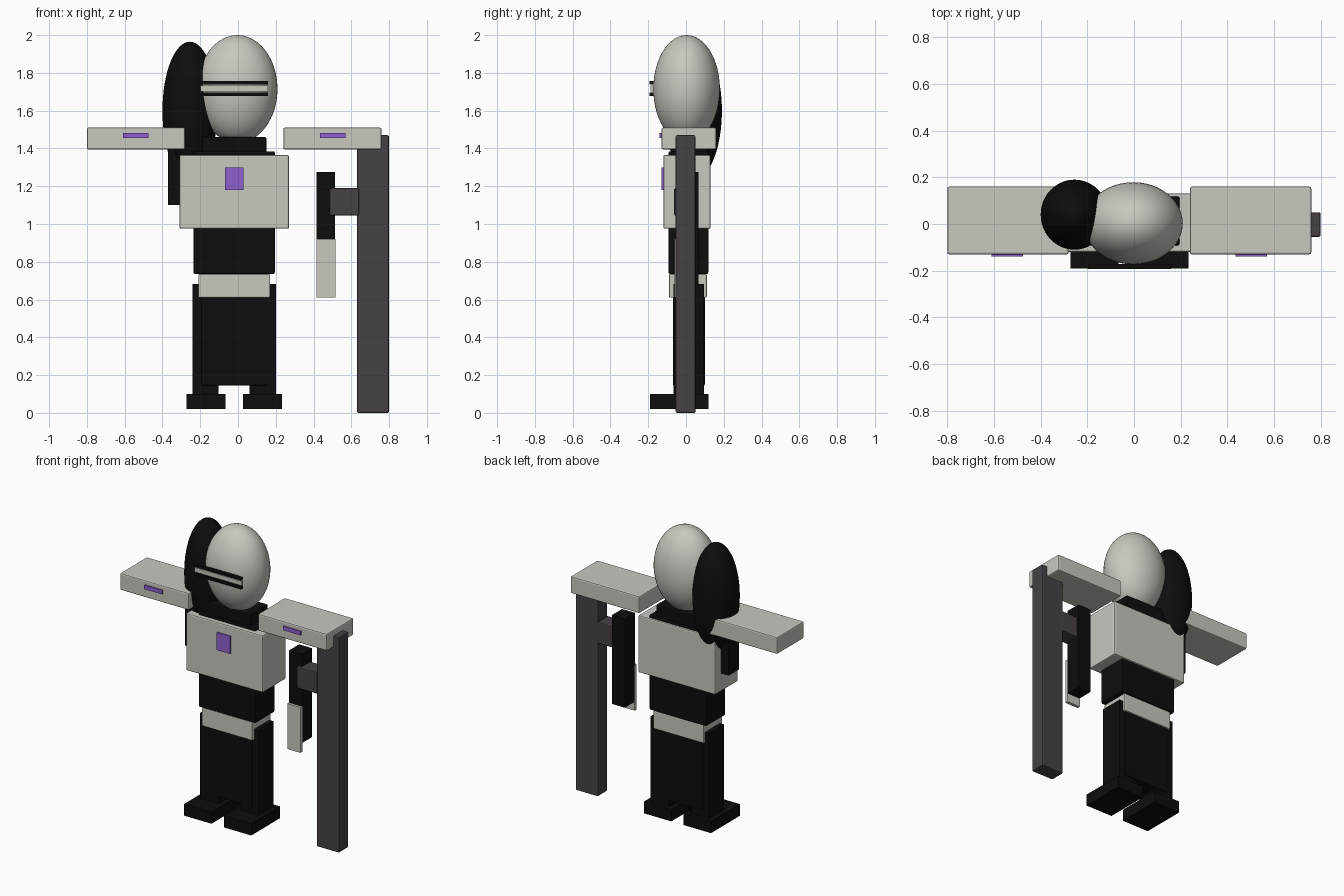
import bpy

if "Cube" in bpy.data.objects:
    bpy.data.objects.remove(bpy.data.objects["Cube"])


def material(name, rgb):
    m = bpy.data.materials.new(name)
    m.diffuse_color = (*rgb, 1)
    m.use_nodes = True
    m.node_tree.nodes["Principled BSDF"].inputs["Base Color"].default_value = m.diffuse_color
    return m


GREY = material("pale grey", (0.58, 0.57, 0.52))
BLACK = material("black", (0.004, 0.004, 0.004))
STAFF = material("charcoal", (0.062, 0.052, 0.062))
PURPLE = material("purple", (0.27, 0.115, 0.62))
CX = -0.02  # body symmetry line


def box(name, x, y, z, mat, bevel=0.0):
    """Box from (min, max) pairs on each axis."""
    bpy.ops.mesh.primitive_cube_add(
        size=1, location=[(a + b) / 2 for a, b in (x, y, z)])
    ob = bpy.context.object
    ob.name = name
    ob.scale = [b - a for a, b in (x, y, z)]
    bpy.ops.object.transform_apply(location=False, rotation=False, scale=True)
    ob.data.materials.append(mat)
    if bevel:
        mod = ob.modifiers.new("soft edges", 'BEVEL')
        mod.width = bevel
        mod.segments = 2
    return ob


def mid(half):
    return (CX - half, CX + half)


def side(s, a, b):
    return tuple(sorted((CX + s * a, CX + s * b)))


def egg(name, loc, radii, mat):
    bpy.ops.mesh.primitive_uv_sphere_add(
        segments=48, ring_count=32, radius=1, location=loc)
    ob = bpy.context.object
    ob.name = name
    ob.scale = radii
    bpy.ops.object.transform_apply(location=False, rotation=False, scale=True)
    bpy.ops.object.shade_smooth()
    ob.data.materials.append(mat)


# Head, hair and visor
egg("head", (-0.003, 0.003, 1.715), (0.212, 0.176, 0.285), GREY)
egg("hair", (-0.255, 0.04, 1.60), (0.145, 0.15, 0.365), BLACK)
for i, z in enumerate((1.678, 1.738)):
    box(f"visor_bar_{i}", mid(0.178), (-0.192, -0.172), (z, z + 0.018), BLACK)
box("visor_plate", mid(0.178), (-0.188, -0.172), (1.702, 1.732), GREY)

# Torso
box("collar", mid(0.17), (-0.08, 0.11), (1.37, 1.46), BLACK, 0.006)
box("body_core", mid(0.215), (-0.092, 0.118), (0.735, 1.385), BLACK, 0.008)
box("chest_armour", mid(0.29), (-0.12, 0.13), (0.975, 1.365), GREY, 0.008)
box("chest_emblem", mid(0.05), (-0.129, -0.12), (1.18, 1.30), PURPLE)
box("belt", mid(0.19), (-0.09, 0.11), (0.61, 0.735), GREY, 0.006)
box("robe", mid(0.175), (-0.07, 0.10), (0.145, 0.66), BLACK, 0.006)

# Paired shoulders, legs and feet
for s, n in ((-1, "left"), (1, "right")):
    box(f"{n}_shoulder", side(s, 0.26, 0.78), (-0.13, 0.16), (1.395, 1.51), GREY, 0.008)
    box(f"{n}_shoulder_mark", side(s, 0.455, 0.59), (-0.139, -0.13), (1.455, 1.482), PURPLE)
    box(f"{n}_leg", side(s, 0.082, 0.22), (-0.065, 0.095), (0.09, 0.682), BLACK)
    box(f"{n}_foot", side(s, 0.047, 0.253), (-0.19, 0.12), (0.02, 0.10), BLACK)

# Arms
box("left_arm", (-0.37, -0.27), (-0.045, 0.068), (1.10, 1.42), BLACK)
box("right_arm", (0.416, 0.514), (-0.045, 0.065), (0.67, 1.275), BLACK)
box("right_arm_plate", (0.415, 0.515), (-0.062, -0.04), (0.61, 0.92), GREY)

# Long staff with its grip
box("staff_grip", (0.485, 0.64), (-0.063, 0.05), (1.045, 1.19), STAFF, 0.006)
box("staff", (0.63, 0.80), (-0.055, 0.05), (0.0, 1.47), STAFF, 0.008)
